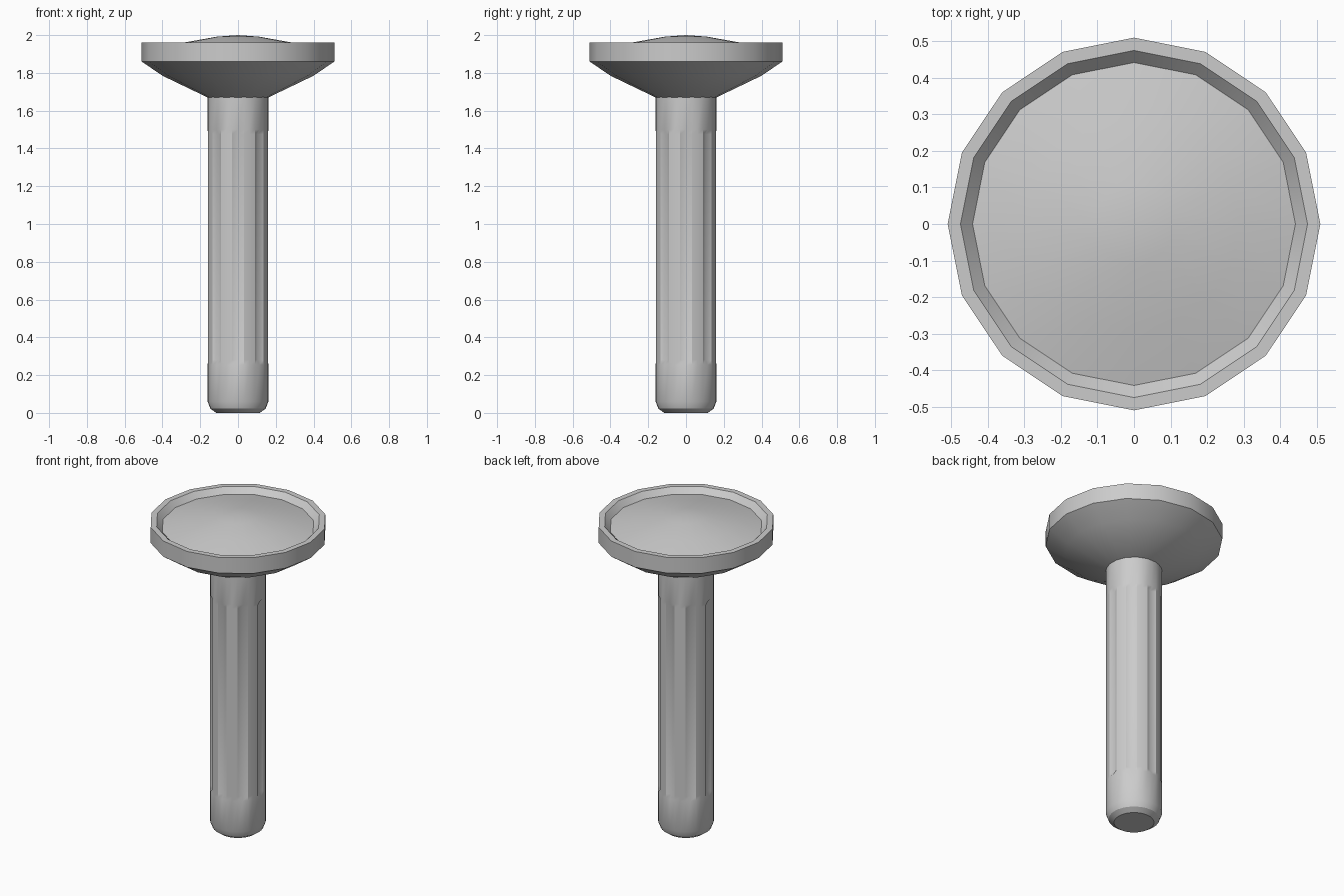
import bpy, bmesh, math

if "Cube" in bpy.data.objects:
    bpy.data.objects.remove(bpy.data.objects["Cube"])


def lathe(name, rings, sides, apex=None, angle=30):
    """Skin rings of (radius function or number, z) into a closed body."""
    bm = bmesh.new()
    loops = []
    for radius, z in rings:
        loop = []
        for i in range(sides):
            r = radius(i) if callable(radius) else radius
            a = 2 * math.pi * i / sides
            loop.append(bm.verts.new((r * math.cos(a), r * math.sin(a), z)))
        loops.append(loop)
    for low, high in zip(loops, loops[1:]):
        for i in range(sides):
            j = (i + 1) % sides
            bm.faces.new((low[i], low[j], high[j], high[i]))
    bm.faces.new(loops[0][::-1])
    if apex is None:
        bm.faces.new(loops[-1])
    else:
        tip = bm.verts.new((0, 0, apex))
        for i in range(sides):
            bm.faces.new((loops[-1][i], loops[-1][(i + 1) % sides], tip))
    bmesh.ops.recalc_face_normals(bm, faces=bm.faces)
    mesh = bpy.data.meshes.new(name)
    bm.to_mesh(mesh)
    bm.free()
    obj = bpy.data.objects.new(name, mesh)
    bpy.context.collection.objects.link(obj)
    bpy.ops.object.select_all(action='DESELECT')
    obj.select_set(True)
    bpy.context.view_layer.objects.active = obj
    bpy.ops.object.shade_smooth_by_angle(angle=math.radians(angle))
    return obj


# Shaft: eight shallow flutes between plain collars
def fluted(i):
    return 0.145 if i % 4 == 0 else 0.161


lathe("fluted_shaft", [
    (0.115, 0.0), (0.146, 0.022), (0.161, 0.06), (0.161, 0.255),
    (fluted, 0.28), (fluted, 1.475), (0.161, 1.50), (0.161, 1.68),
], 32)

# Head: flared underside, raised rim and a domed top inside it
lathe("domed_head", [
    (0.161, 1.67), (0.40, 1.785), (0.51, 1.86), (0.51, 1.96),
    (0.475, 1.96), (0.442, 1.925), (0.29, 1.96), (0.11, 1.992),
], 16, apex=2.0)
